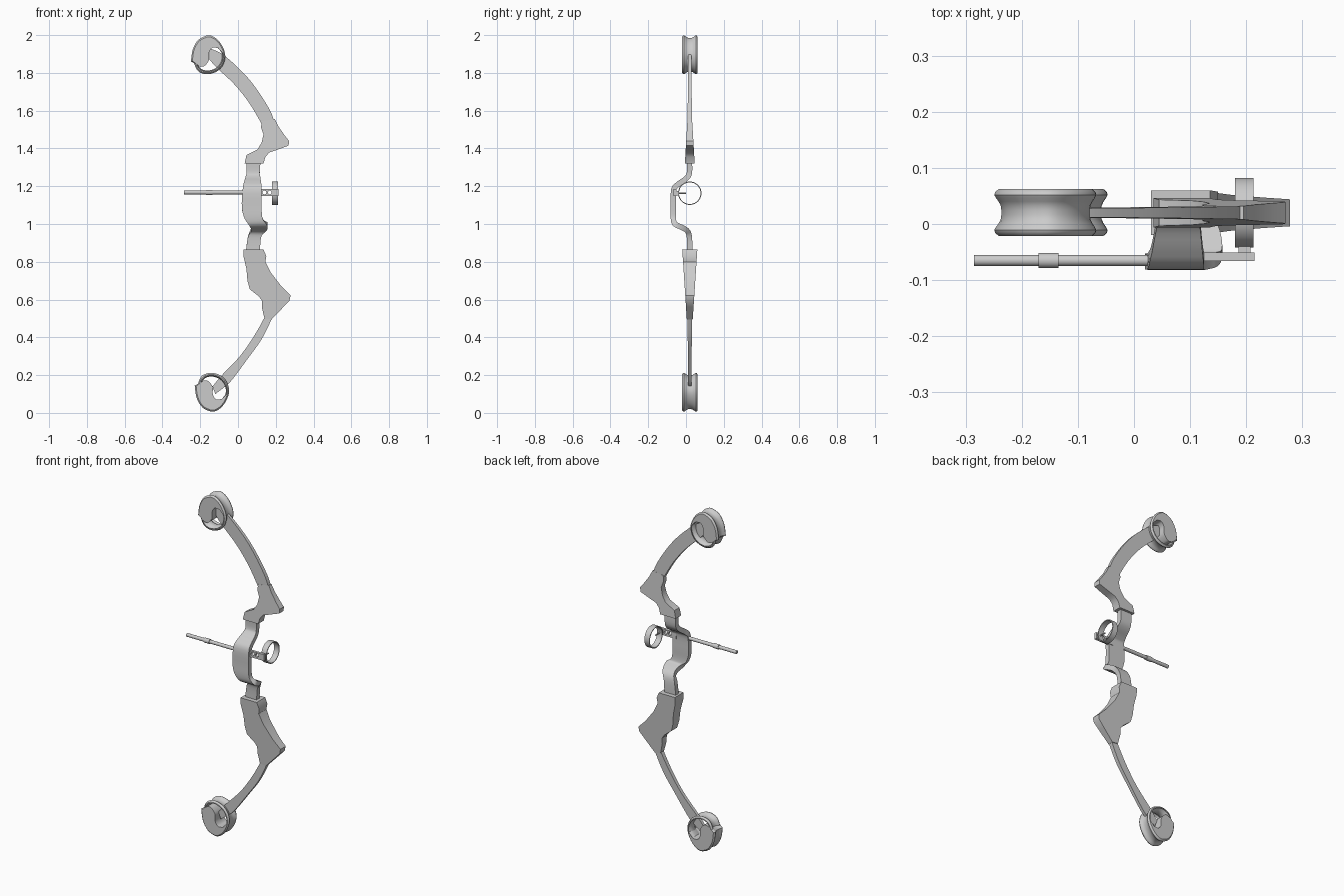
import bpy, bmesh, math
from mathutils import Vector

default = bpy.data.objects.get("Cube")
if default:
    bpy.data.objects.remove(default, do_unlink=True)

MID_Y = 0.02


def shade(ob, angle=35):
    bpy.ops.object.select_all(action='DESELECT')
    ob.select_set(True)
    bpy.context.view_layer.objects.active = ob
    bpy.ops.object.shade_smooth_by_angle(angle=math.radians(angle))


def loft(name, rows, wrap=False):
    """Skin closed cross-sections; wrap joins last to first, otherwise cap both ends."""
    bm = bmesh.new()
    rings = [[bm.verts.new(p) for p in row] for row in rows]
    n = len(rings[0])
    pairs = list(zip(rings, rings[1:])) + ([(rings[-1], rings[0])] if wrap else [])
    for a, b in pairs:
        for i in range(n):
            j = (i + 1) % n
            bm.faces.new((a[i], a[j], b[j], b[i]))
    if not wrap:
        bm.faces.new(rings[0])
        bm.faces.new(rings[-1])
    bmesh.ops.recalc_face_normals(bm, faces=bm.faces)
    mesh = bpy.data.meshes.new(name)
    bm.to_mesh(mesh)
    bm.free()
    ob = bpy.data.objects.new(name, mesh)
    bpy.context.collection.objects.link(ob)
    shade(ob)
    return ob


def smooth(pts, steps=4, closed=False):
    """Catmull-Rom through points of any dimension."""
    pts = [Vector(p) for p in pts]
    n = len(pts)
    get = (lambda i: pts[i % n]) if closed else (lambda i: pts[max(0, min(n - 1, i))])
    out = []
    for i in range(n if closed else n - 1):
        a, b, c, d = (get(i + k) for k in (-1, 0, 1, 2))
        for s in range(steps):
            t = s / steps
            out.append(0.5 * (2 * b + (c - a) * t + (2 * a - 5 * b + 4 * c - d) * t * t
                              + (3 * b - a - 3 * c + d) * t ** 3))
    return out if closed else out + [pts[-1]]


def tapered_plate(name, outline, z_a, half_a, z_b, half_b):
    """Side outline given depth that changes evenly with height."""
    def half(z):
        return half_a + (half_b - half_a) * (z - z_a) / (z_b - z_a)
    return loft(name, [[(x, MID_Y + s * half(z), z) for x, z in outline] for s in (-1, 1)])


def rod(name, start, end, radius, sides=24):
    start, end = Vector(start), Vector(end)
    axis = end - start
    bpy.ops.mesh.primitive_cylinder_add(vertices=sides, radius=radius, depth=axis.length,
                                        location=(start + end) / 2,
                                        rotation=axis.to_track_quat('Z', 'Y').to_euler())
    ob = bpy.context.object
    ob.name = name
    shade(ob)
    return ob


def box(name, low, high):
    low, high = Vector(low), Vector(high)
    bpy.ops.mesh.primitive_cube_add(size=1, location=(low + high) / 2)
    ob = bpy.context.object
    ob.name = name
    ob.scale = high - low
    bpy.ops.object.transform_apply(location=False, rotation=False, scale=True)
    return ob


# Limbs: outer edge then inner edge
upper_outer = smooth([(-0.15, 1.93), (-0.07, 1.89), (0.06, 1.765), (0.165, 1.61), (0.2, 1.515)])
upper_inner = smooth([(0.125, 1.53), (0.06, 1.64), (-0.02, 1.74), (-0.11, 1.825), (-0.15, 1.87)])
tapered_plate("upper_limb", upper_outer + upper_inner, 1.52, 0.012, 1.9, 0.008)
lower_outer = smooth([(0.18, 0.5), (0.125, 0.39), (0.05, 0.285), (-0.03, 0.177), (-0.07, 0.138), (-0.12, 0.1)])
lower_inner = smooth([(-0.135, 0.14), (-0.085, 0.2), (0.01, 0.3), (0.087, 0.41), (0.14, 0.505)])
tapered_plate("lower_limb", lower_outer + lower_inner, 0.5, 0.012, 0.12, 0.008)

# Limb pockets of the riser
tapered_plate("upper_riser", [
    (0.195, 1.555), (0.125, 1.545), (0.122, 1.51), (0.135, 1.475), (0.125, 1.43), (0.103, 1.395),
    (0.045, 1.365), (0.035, 1.32), (0.135, 1.32), (0.145, 1.355), (0.165, 1.378), (0.2, 1.39),
    (0.268, 1.415), (0.27, 1.44), (0.25, 1.465), (0.215, 1.515)], 1.32, 0.026, 1.54, 0.013)
tapered_plate("lower_riser", [
    (0.03, 0.865), (0.135, 0.865), (0.15, 0.83), (0.145, 0.8), (0.172, 0.745), (0.23, 0.67),
    (0.278, 0.622), (0.273, 0.595), (0.24, 0.56), (0.178, 0.495), (0.14, 0.5), (0.126, 0.56),
    (0.126, 0.595), (0.11, 0.617), (0.062, 0.655), (0.05, 0.7), (0.045, 0.76), (0.03, 0.825)],
    0.865, 0.04, 0.5, 0.016)

# Offset centre of the riser: height, depth, left edge, right edge
stations = smooth([
    (1.34, 0.018, 0.045, 0.12), (1.27, 0.018, 0.045, 0.115), (1.24, 0.0, 0.04, 0.118),
    (1.21, -0.042, 0.032, 0.122), (1.18, -0.065, 0.025, 0.125), (1.09, -0.067, 0.02, 0.125),
    (1.03, -0.067, 0.035, 0.13), (1.0, -0.058, 0.06, 0.155), (0.983, -0.025, 0.072, 0.155),
    (0.965, 0.005, 0.068, 0.142), (0.93, 0.018, 0.052, 0.122), (0.84, 0.02, 0.04, 0.115)])
rows = []
for i, (z, y, x0, x1) in enumerate(stations):
    a, b = stations[max(0, i - 1)], stations[min(len(stations) - 1, i + 1)]
    normal = Vector((b[0] - a[0], a[1] - b[1])).normalized() * 0.014
    dy, dz = normal
    rows.append([(x0, y - dy, z - dz), (x1, y - dy, z - dz), (x1, y + dy, z + dz), (x0, y + dy, z + dz)])
loft("riser_centre", rows)

# Cams: grooved rim and a hooked web
rim_line = smooth([
    (0, -0.106), (0.042, -0.087), (0.074, -0.045), (0.088, 0.005), (0.075, 0.053), (0.042, 0.086),
    (-0.005, 0.1), (-0.047, 0.09), (-0.07, 0.062), (-0.08, 0.01), (-0.074, -0.045),
    (-0.048, -0.085)], closed=True)
web_edge = smooth([(-0.095, 0.032), (-0.085, -0.032), (-0.053, -0.085), (0, -0.106),
                   (0.042, -0.087), (0.074, -0.045), (0.085, -0.01)])
web_hook = smooth([(0.05, -0.038), (0.02, -0.04), (0.002, -0.015), (0, 0.027),
                   (-0.025, 0.058), (-0.05, 0.058)])
groove = smooth([(-0.021, 0.92), (-0.011, 1.0), (0.008, 0.88), (0.033, 0.88), (0.052, 1.0), (0.062, 0.92)], 3)


def cam(prefix, cx, cz, flip):
    def section(pts, y, s):
        return [(cx + p[0] * s, y, cz + flip * p[1] * s) for p in pts]
    outside = [section(rim_line, y, s) for y, s in groove]
    inside = [section(rim_line, y, s - 0.06) for y, s in reversed(groove)]
    loft(prefix + "_cam_rim", outside + inside, wrap=True)
    loft(prefix + "_cam_web", [section(web_edge, y, s - 0.01) + section(web_hook, y, 1)
                               for y, s in groove])


cam("lower", -0.135, 0.112, 1)
cam("upper", -0.155, 1.893, -1)

# Sight: rear rod, slotted bracket, hoop and pin
SIGHT_Z = 1.167
rod("sight_rod", (-0.285, -0.065, SIGHT_Z), (0.04, -0.065, SIGHT_Z), 0.01)
rod("sight_collar", (-0.17, -0.065, SIGHT_Z), (-0.135, -0.065, SIGHT_Z), 0.0135)
bracket = box("sight_bracket", (0.1, -0.066, 1.147), (0.215, -0.051, 1.184))
for x in (0.14, 0.168):
    cutter = rod("hole_cutter", (x, -0.1, SIGHT_Z), (x, 0, SIGHT_Z), 0.01)
    cutter.hide_render = True
    cut = bracket.modifiers.new("hole", 'BOOLEAN')
    cut.operation = 'DIFFERENCE'
    cut.object = cutter
    bpy.context.view_layer.objects.active = bracket
    bpy.ops.object.modifier_apply(modifier=cut.name)
    bpy.data.objects.remove(cutter, do_unlink=True)
shade(bracket)

hoop_rows = []
for x, r in ((0.18, 0.062), (0.213, 0.062), (0.213, 0.057), (0.18, 0.057)):
    angles = [2 * math.pi * k / 40 for k in range(40)]
    hoop_rows.append([(x, MID_Y + r * math.cos(a), 1.163 + r * math.sin(a)) for a in angles])
loft("sight_hoop", hoop_rows, wrap=True)
box("hoop_mount", (0.186, -0.053, 1.152), (0.208, -0.038, 1.176))
rod("sight_pin", (0.197, -0.045, 1.163), (0.197, 0.0, 1.163), 0.004, 12)
